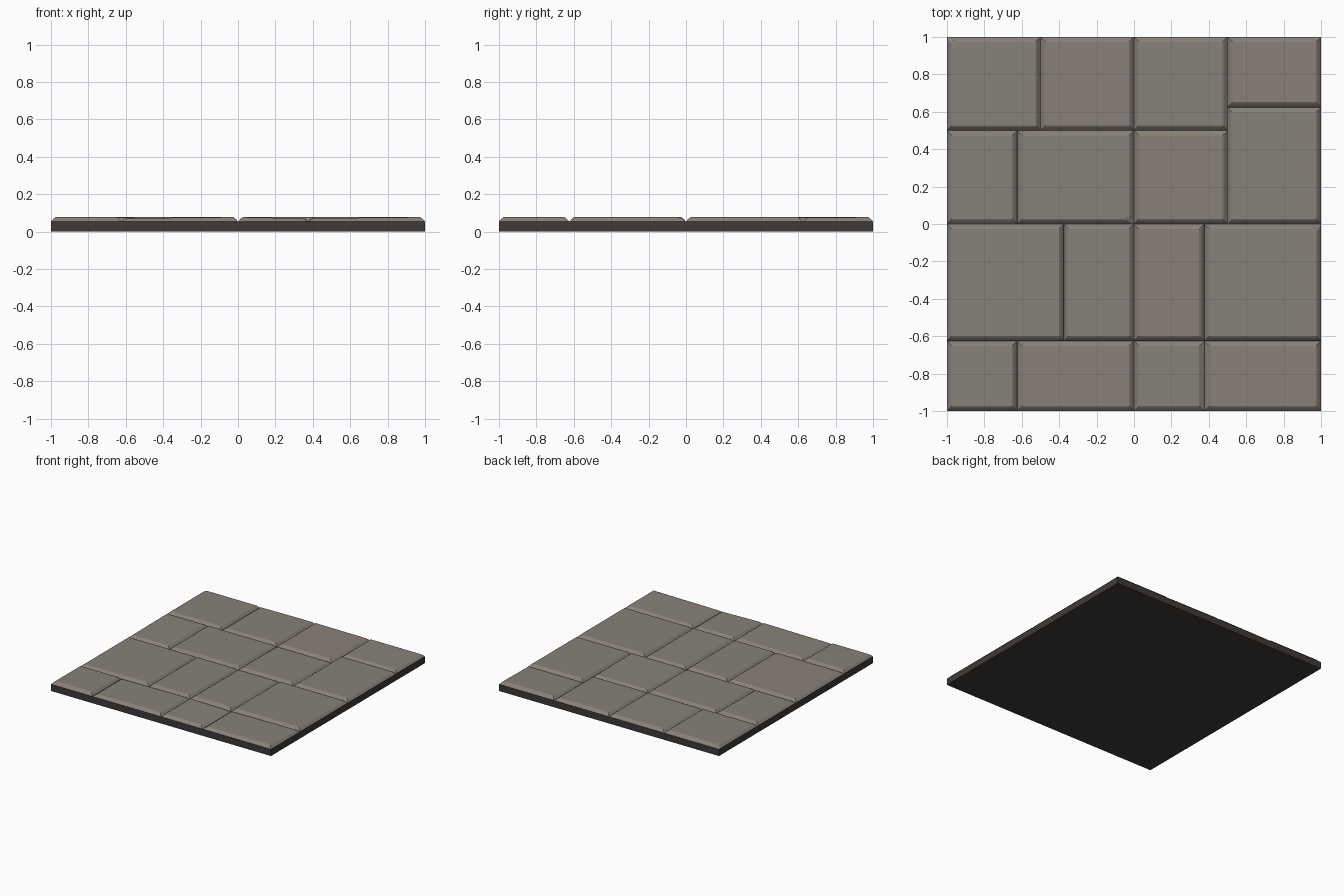
import bpy, bmesh

if "Cube" in bpy.data.objects:
    bpy.data.objects.remove(bpy.data.objects["Cube"])

def material(name, col):
    m = bpy.data.materials.new(name)
    m.diffuse_color = (*col, 1)
    m.use_nodes = True
    m.node_tree.nodes["Principled BSDF"].inputs["Base Color"].default_value = m.diffuse_color
    return m

stone_mat = material("warm grey stone", (0.25, 0.22, 0.193))
base_mat = material("dark grout", (0.048, 0.042, 0.037))

def finish(bm, name, mat):
    bmesh.ops.recalc_face_normals(bm, faces=bm.faces)
    me = bpy.data.meshes.new(name)
    bm.to_mesh(me)
    bm.free()
    me.materials.append(mat)
    ob = bpy.data.objects.new(name, me)
    bpy.context.collection.objects.link(ob)

# grout slab under the stones
bm = bmesh.new()
bmesh.ops.create_cube(bm, size=1)
for v in bm.verts:
    v.co = (v.co.x * 2, v.co.y * 2, (v.co.z + 0.5) * 0.055)
finish(bm, "grout_slab", base_mat)

def outline(x0, y0, x1, y1, inset, cut, amount):
    """Inset rectangle, with one corner (index cut) optionally clipped."""
    a, b, c, d = x0 + inset, y0 + inset, x1 - inset, y1 - inset
    pts = [(a, b), (c, b), (c, d), (a, d)]
    if cut is None:
        return pts
    out = []
    for i, p in enumerate(pts):
        if i != cut:
            out.append(p)
            continue
        for q in (pts[i - 1], pts[(i + 1) % 4]):
            L = abs(q[0] - p[0]) + abs(q[1] - p[1])
            out.append((p[0] + (q[0] - p[0]) / L * amount, p[1] + (q[1] - p[1]) / L * amount))
    return out

# paving stone: chamfered rings rising to a slightly tilted top
def stone(i, x0, y0, x1, y1, tx=0, ty=0, cut=None):
    bm = bmesh.new()
    cx, cy = (x0 + x1) / 2, (y0 + y1) / 2
    rings = []
    for inset, z, amt in ((0.0, 0.054, 0.004), (0.018, 0.073, 0.018), (0.027, 0.078, 0.024)):
        ring = []
        for x, y in outline(x0, y0, x1, y1, inset, cut, amt):
            t = tx * (x - cx) + ty * (y - cy) - abs(tx) * (x1 - x0) / 2 - abs(ty) * (y1 - y0) / 2
            ring.append(bm.verts.new((x, y, z + (t if z > 0.06 else 0))))
        rings.append(ring)
    for lo, hi in zip(rings, rings[1:]):
        n = len(lo)
        for k in range(n):
            bm.faces.new((lo[k], lo[(k + 1) % n], hi[(k + 1) % n], hi[k]))
    bm.faces.new(rings[-1])
    # open shells: orient by hand through the upward top face
    finish(bm, f"paving_stone_{i:02d}", stone_mat)

# x0, y0, x1, y1, tilt x, tilt y, clipped corner
stones = [
    (-1, .5, -.5, 1, 0, 0, 3), (-.5, .5, 0, 1, .008, 0), (0, .5, .5, 1, -.006, 0), (.5, .625, 1, 1, 0, .01),
    (-1, 0, -.625, .5, 0, .008), (-.625, 0, 0, .5, 0, 0, 1), (0, 0, .5, .5, 0, -.008), (.5, 0, 1, .625, 0, 0),
    (-1, -.625, -.375, 0, .005, 0), (-.375, -.625, 0, 0, 0, 0), (0, -.625, .375, 0, 0, -.005), (.375, -.625, 1, 0, 0, 0, 2),
    (-1, -1, -.625, -.625, 0, 0), (-.625, -1, 0, -.625, .01, 0), (0, -1, .375, -.625, -.02, 0), (.375, -1, 1, -.625, .01, 0),
]
for i, s in enumerate(stones, 1):
    stone(i, *s)
